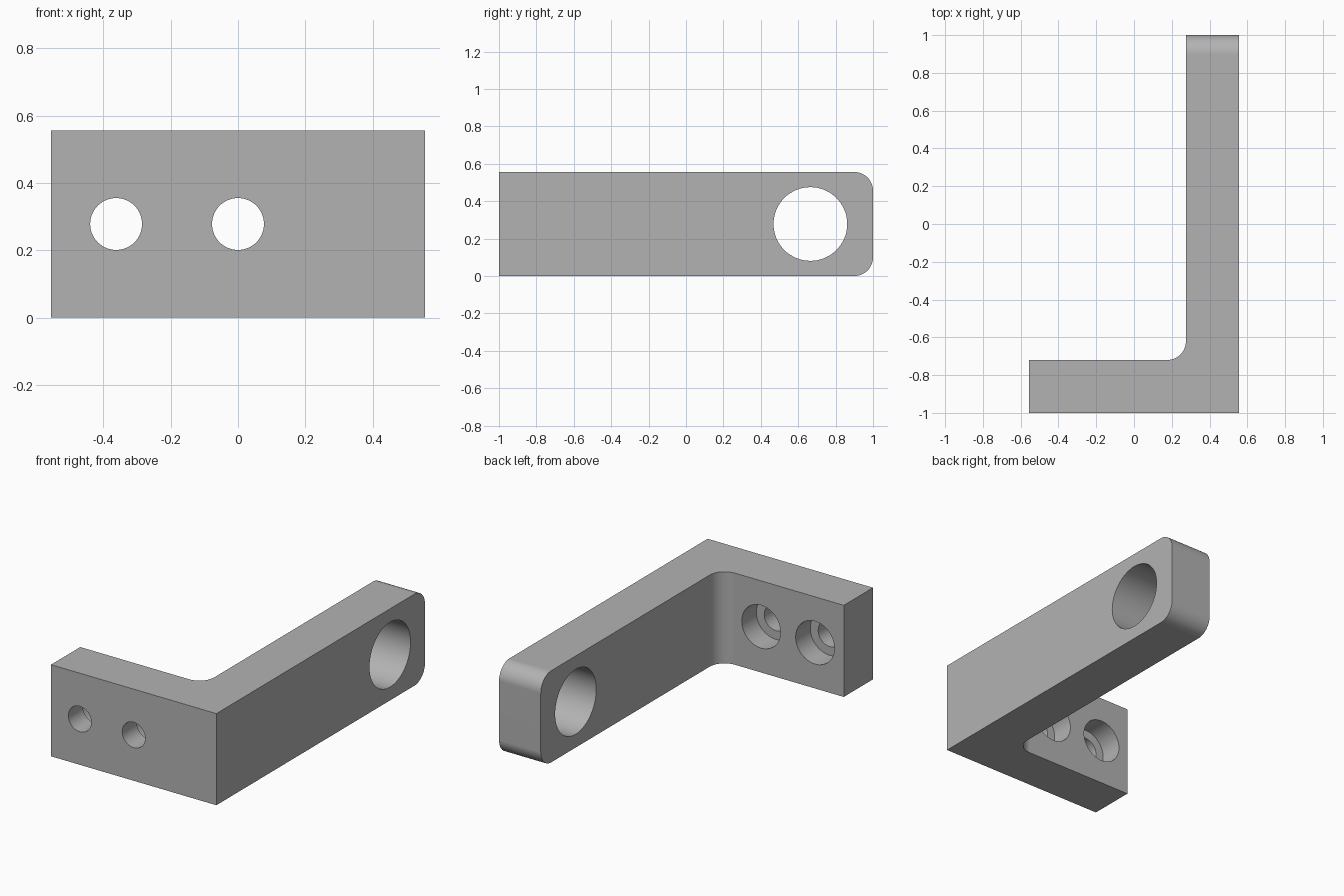
import bpy, bmesh
from math import radians
from mathutils import Matrix, Vector

HALF_W, HEIGHT, THICK, FILLET = 0.555, 0.556, 0.28, 0.1
MID_Z = HEIGHT / 2

cube = bpy.data.objects.get("Cube")
if cube:
    bpy.data.objects.remove(cube)

grey = bpy.data.materials.new("plain grey")
grey.use_nodes = True
colour = (0.45, 0.45, 0.45, 1)
grey.diffuse_color = colour
grey.node_tree.nodes["Principled BSDF"].inputs["Base Color"].default_value = colour


def add_object(name, bm):
    bmesh.ops.recalc_face_normals(bm, faces=bm.faces)
    mesh = bpy.data.meshes.new(name)
    bm.to_mesh(mesh)
    bm.free()
    mesh.materials.append(grey)
    obj = bpy.data.objects.new(name, mesh)
    bpy.context.collection.objects.link(obj)
    return obj


# L-shaped body: mounting plate at the front, long arm running back
inner_x, inner_y = HALF_W - THICK, THICK - 1
profile = [(-HALF_W, -1), (HALF_W, -1), (HALF_W, 1),
           (inner_x, 1), (inner_x, inner_y), (-HALF_W, inner_y)]
bm = bmesh.new()
base = bm.faces.new([bm.verts.new((x, y, 0)) for x, y in profile])
top = bmesh.ops.extrude_face_region(bm, geom=[base])["geom"]
bmesh.ops.translate(bm, vec=(0, 0, HEIGHT),
                    verts=[v for v in top if isinstance(v, bmesh.types.BMVert)])


def is_rounded(edge):
    a, b = (v.co for v in edge.verts)
    arm_end = min(a.y, b.y) > 0.99 and abs(a.z - b.z) < 0.01
    corner = Vector((inner_x, inner_y))
    inside_corner = all((p.xy - corner).length < 0.01 for p in (a, b))
    return arm_end or inside_corner


# Round the inside corner and the free end of the arm
bmesh.ops.bevel(bm, geom=[e for e in bm.edges if is_rounded(e)], offset=FILLET,
                segments=16, profile=0.5, affect='EDGES')
bracket = add_object("bracket", bm)


def drill(radius, depth, centre, axis):
    """Cut a round hole of the given depth, centred on a point along an axis."""
    bm = bmesh.new()
    turn = Matrix.Rotation(radians(90), 4, 'X' if axis == 'Y' else 'Y')
    bmesh.ops.create_cone(bm, cap_ends=True, segments=64, radius1=radius,
                          radius2=radius, depth=depth,
                          matrix=Matrix.Translation(centre) @ turn)
    cutter = add_object("hole_cutter", bm)
    cutter.hide_render = True
    cut = bracket.modifiers.new("hole", 'BOOLEAN')
    cut.operation, cut.solver, cut.object = 'DIFFERENCE', 'EXACT', cutter
    bpy.ops.object.modifier_apply(modifier=cut.name)
    bpy.data.objects.remove(cutter)


bpy.context.view_layer.objects.active = bracket
bracket.select_set(True)

# Counterbored screw holes in the plate, wide part at the back
for x in (-0.362, 0):
    drill(0.077, 1, (x, -1, MID_Z), 'Y')
    drill(0.13, THICK, (x, inner_y, MID_Z), 'Y')

# Large hole through the arm
drill(0.197, 1, (HALF_W, 0.665, MID_Z), 'X')

# Smooth the round surfaces and keep the flats flat
bpy.ops.object.shade_smooth_by_angle(angle=radians(30))
bracket.modifiers.new("flat_normals", 'WEIGHTED_NORMAL').keep_sharp = True
